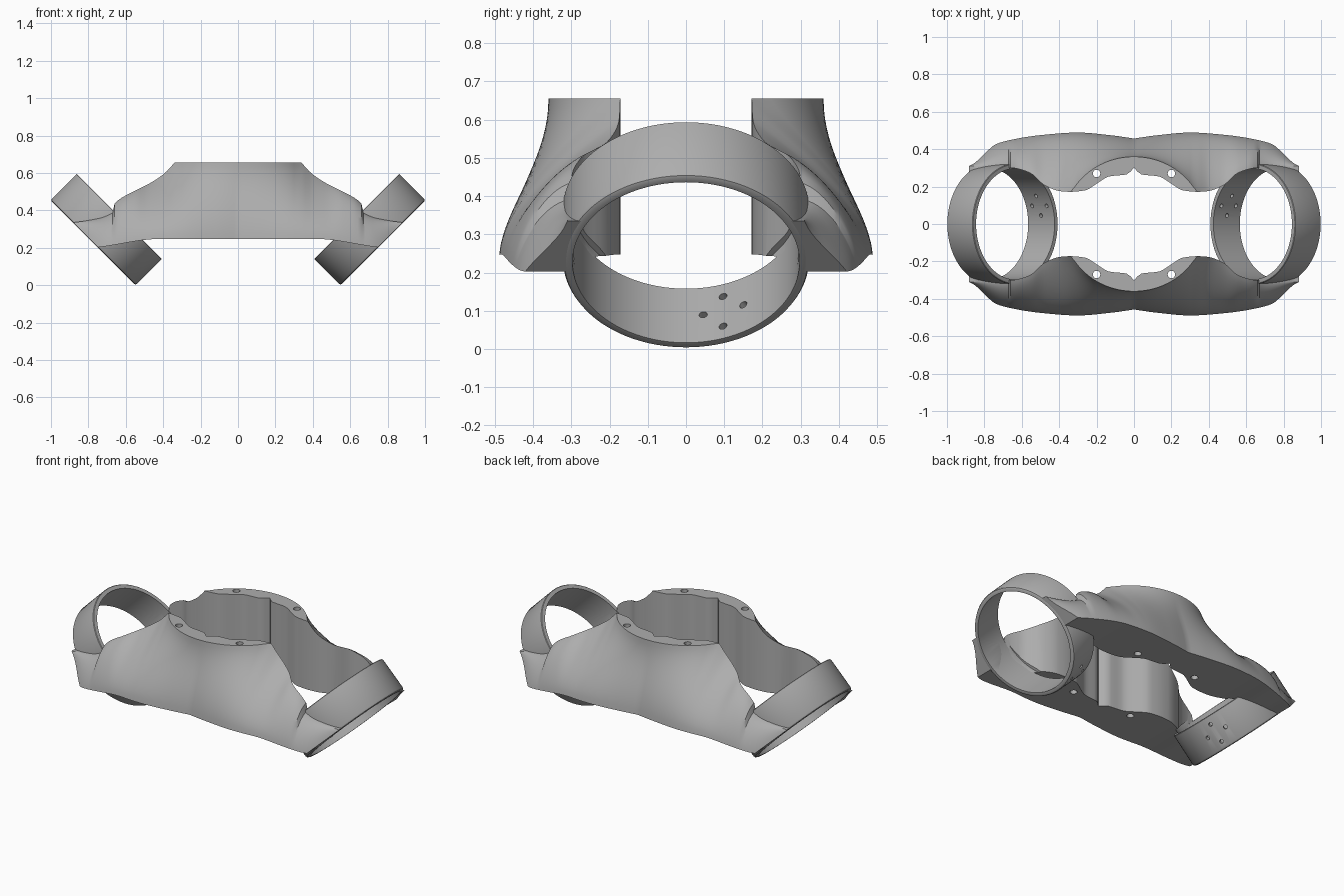
import bpy, bmesh, math
from mathutils import Matrix, Vector

cube = bpy.data.objects.get("Cube")
if cube:
    bpy.data.objects.remove(cube)

grey = bpy.data.materials.new("matte_grey")
colour = (0.42, 0.42, 0.42, 1)
grey.diffuse_color = colour
grey.use_nodes = True
grey.node_tree.nodes["Principled BSDF"].inputs["Base Color"].default_value = colour

RING_X, RING_Z = 0.705, 0.297
BORE, OUTER, HALF = 0.297, 0.322, 0.1


def curve(knots, x):
    """Smooth interpolation through (x, value) knots."""
    x = min(max(x, knots[0][0]), knots[-1][0])
    i = max(k for k in range(len(knots) - 1) if knots[k][0] <= x)
    slopes = [(b[1] - a[1]) / (b[0] - a[0]) for a, b in zip(knots, knots[1:])]

    def tangent(k):
        if k == 0 or k == len(slopes):
            return slopes[min(k, len(slopes) - 1)]
        a, b = slopes[k - 1], slopes[k]
        return 0 if a * b <= 0 else 2 * a * b / (a + b)

    (x0, y0), (x1, y1) = knots[i], knots[i + 1]
    h = x1 - x0
    t = (x - x0) / h
    return (y0 * (2*t**3 - 3*t**2 + 1) + h * tangent(i) * (t**3 - 2*t**2 + t)
            + y1 * (3*t**2 - 2*t**3) + h * tangent(i + 1) * (t**3 - t**2))


# Wall outlines along x: outer foot, inner face, crest height, underside
FOOT = [(0, .457), (.12, .474), (.3, .489), (.5, .475), (.7, .44), (.77, .41), (.9, .31)]
INNER = [(0, .3), (.04, .265), (.13, .255), (.2, .215), (.26, .18), (.34, .172), (.39, .175),
         (.475, .205), (.56, .275), (.66, .3), (.75, .28), (.9, .23)]
CREST = [(.34, .655), (.37, .62), (.4, .592), (.48, .54), (.56, .5), (.66, .435),
         (.67, .39), (.78, .35), (.92, .33)]
UNDER = [(0, .247), (.42, .247), (.77, .2), (.92, .19)]


def section(x):
    """Closed (y, z) outline of the wall at one x."""
    a = abs(x)
    yb, yi, zt, zb = (curve(k, a) for k in (FOOT, INNER, CREST, UNDER))
    if a <= .34:
        yt = max(yi, .36 * math.sqrt(1 - (a / .38) ** 2))
    else:
        yt = max(yi, min(.31, yi + max(0, a - .66)))
    h, w = zt - zb, min(1, a / .7)
    p = [Vector((yb, zb)), Vector((yb - .015, zb + .4 * h)),
         Vector((yt + .5 * w * (yb - yt), zt - (.35 - .28 * w) * h)), Vector((yt, zt))]
    points = [Vector((yi, zb))]
    for k in range(17):
        t = k / 16
        points.append(p[0]*(1-t)**3 + p[1]*3*t*(1-t)**2 + p[2]*3*t*t*(1-t) + p[3]*t**3)
    points.append(Vector((yi, zt)))
    return points


def finish(bm, name):
    bmesh.ops.recalc_face_normals(bm, faces=bm.faces)
    mesh = bpy.data.meshes.new(name)
    bm.to_mesh(mesh)
    bm.free()
    obj = bpy.data.objects.new(name, mesh)
    bpy.context.collection.objects.link(obj)
    mesh.materials.append(grey)
    return obj


def select(obj):
    bpy.ops.object.select_all(action='DESELECT')
    obj.select_set(True)
    bpy.context.view_layer.objects.active = obj


def cut(obj, cutter):
    select(obj)
    mod = obj.modifiers.new("cut", 'BOOLEAN')
    mod.operation, mod.solver, mod.object = 'DIFFERENCE', 'EXACT', cutter
    bpy.ops.object.modifier_apply(modifier=mod.name)
    bpy.ops.object.shade_smooth_by_angle(angle=math.radians(32))


def cylinder(bm, radius, depth, matrix, sides=24):
    bmesh.ops.create_cone(bm, cap_ends=True, segments=sides, radius1=radius,
                          radius2=radius, depth=depth, matrix=matrix)


def ring_frame(s):
    return (Matrix.Translation((s * RING_X, 0, RING_Z))
            @ Matrix.Rotation(s * math.radians(135), 4, 'Y'))


def make_wall(name, side):
    bm = bmesh.new()
    xs = sorted({round(s * k * .02, 3) for k in range(47) for s in (-1, 1)}
                | {-.67, .67, -.39, .39})
    loops = [[bm.verts.new((x, side * p.x, p.y)) for p in section(x)] for x in xs]
    n = len(loops[0])
    for a, b in zip(loops, loops[1:]):
        for j in range(n):
            k = (j + 1) % n
            bm.faces.new((a[j], a[k], b[k], b[j]))
    bm.faces.new(loops[0])
    bm.faces.new(loops[-1])
    bmesh.ops.remove_doubles(bm, verts=bm.verts, dist=.0002)
    # Trim both ends flush with the lower ring faces
    for s in (-1, 1):
        m = ring_frame(s)
        res = bmesh.ops.bisect_plane(
            bm, geom=bm.verts[:] + bm.edges[:] + bm.faces[:],
            plane_co=m @ Vector((0, 0, HALF - .002)),
            plane_no=m.to_3x3() @ Vector((0, 0, 1)), clear_outer=True)
        edges = [e for e in res["geom_cut"] if isinstance(e, bmesh.types.BMEdge)]
        bmesh.ops.holes_fill(bm, edges=edges)
    return finish(bm, name)


def make_ring(name, s):
    bm = bmesh.new()
    profile = [(BORE, -HALF), (OUTER - .003, -HALF), (OUTER, -HALF + .003), (OUTER, HALF - .012),
               (OUTER - .004, HALF - .004), (OUTER - .012, HALF), (BORE, HALF)]
    verts = [bm.verts.new((r, 0, u)) for r, u in profile]
    edges = [bm.edges.new((verts[i], verts[i - 1])) for i in range(len(verts))]
    bmesh.ops.spin(bm, geom=verts + edges, cent=(0, 0, 0), axis=(0, 0, 1),
                   angle=math.tau, steps=96, use_duplicate=False)
    bmesh.ops.remove_doubles(bm, verts=bm.verts, dist=.0002)
    bm.transform(ring_frame(s))
    return finish(bm, name)


# Cutter for the walls: ring bores and vertical bolt holes
bm = bmesh.new()
for s in (-1, 1):
    cylinder(bm, BORE, .4, ring_frame(s) @ Matrix.Translation((0, 0, .08)), 96)
    for side in (-1, 1):
        cylinder(bm, .02, 1, Matrix.Translation((s * .2, side * .27, .45)))
wall_cutter = finish(bm, "wall_cutter")

# Cutter for the rings: four radial screw holes each
bm = bmesh.new()
for s in (-1, 1):
    for y, u in ((.045, 0), (.15, 0), (.097, .055), (.097, -.055)):
        angle = math.asin(y / BORE)
        if s < 0:
            angle = math.pi - angle
        cylinder(bm, .011, .12, ring_frame(s) @ Matrix.Rotation(angle, 4, 'Z')
                 @ Matrix.Translation((.31, 0, u)) @ Matrix.Rotation(math.pi / 2, 4, 'Y'), 16)
ring_cutter = finish(bm, "ring_cutter")

for name, side in (("front_wall", -1), ("back_wall", 1)):
    cut(make_wall(name, side), wall_cutter)
for name, s in (("left_ring", 1), ("right_ring", -1)):
    cut(make_ring(name, s), ring_cutter)

for cutter in (wall_cutter, ring_cutter):
    bpy.data.objects.remove(cutter)
